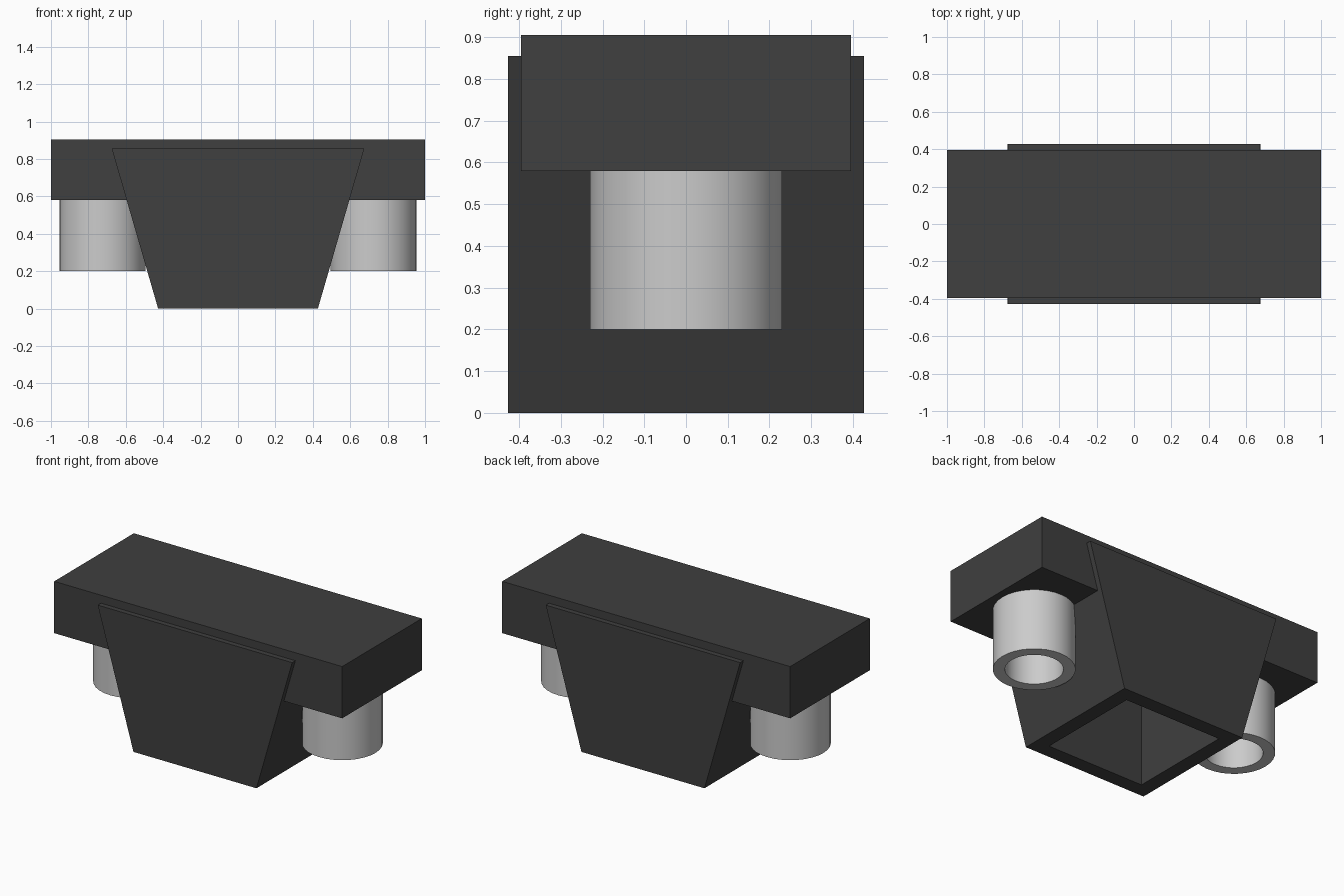
import bpy, bmesh

if "Cube" in bpy.data.objects:
    bpy.data.objects.remove(bpy.data.objects["Cube"])

dark = bpy.data.materials.new("dark_grey")
dark.diffuse_color = (0.05, 0.05, 0.05, 1)
dark.use_nodes = True
dark.node_tree.nodes["Principled BSDF"].inputs["Base Color"].default_value = dark.diffuse_color


def finish(name, bm, mat=None):
    bmesh.ops.recalc_face_normals(bm, faces=bm.faces)
    me = bpy.data.meshes.new(name)
    bm.to_mesh(me)
    bm.free()
    ob = bpy.data.objects.new(name, me)
    bpy.context.collection.objects.link(ob)
    if mat:
        me.materials.append(mat)
    return ob


def ring(bm, hx, hy, z):
    return [bm.verts.new((sx * hx, sy * hy, z))
            for sx, sy in ((-1, -1), (1, -1), (1, 1), (-1, 1))]


def bridge(bm, a, b):
    n = len(a)
    return [bm.faces.new((a[i], a[(i + 1) % n], b[(i + 1) % n], b[i])) for i in range(n)]


# Wide top bar
bm = bmesh.new()
low, high = ring(bm, 1, 0.395, 0.58), ring(bm, 1, 0.395, 0.905)
bridge(bm, low, high)
bm.faces.new(low)
bm.faces.new(high)
finish("top_bar", bm, dark)

# Tapered centre housing with a straight square socket open at the bottom
bm = bmesh.new()
rings = [ring(bm, 0.675, 0.427, 0.855), ring(bm, 0.427, 0.427, 0),
         ring(bm, 0.335, 0.335, 0), ring(bm, 0.335, 0.335, 0.58)]
for a, b in zip(rings, rings[1:]):
    bridge(bm, a, b)
bm.faces.new(rings[0])
bm.faces.new(rings[-1])
finish("centre_housing", bm, dark)

# Hollow tubes hanging under each end: spin a wall profile around z
for side, x in (("left", -0.725), ("right", 0.725)):
    bm = bmesh.new()
    pts = [(0.163, 0.58), (0.163, 0.2), (0.23, 0.2), (0.23, 0.58)]
    vs = [bm.verts.new((r, 0, z)) for r, z in pts]
    edges = [bm.edges.new((vs[i], vs[(i + 1) % 4])) for i in range(4)]
    bmesh.ops.spin(bm, geom=vs + edges, cent=(0, 0, 0), axis=(0, 0, 1),
                   angle=6.283185307, steps=32, use_merge=True)
    bmesh.ops.remove_doubles(bm, verts=bm.verts, dist=1e-4)
    tube = finish(side + "_tube", bm)
    tube.location.x = x
    bpy.context.view_layer.objects.active = tube
    bpy.ops.object.select_all(action='DESELECT')
    tube.select_set(True)
    bpy.ops.object.shade_smooth_by_angle()
